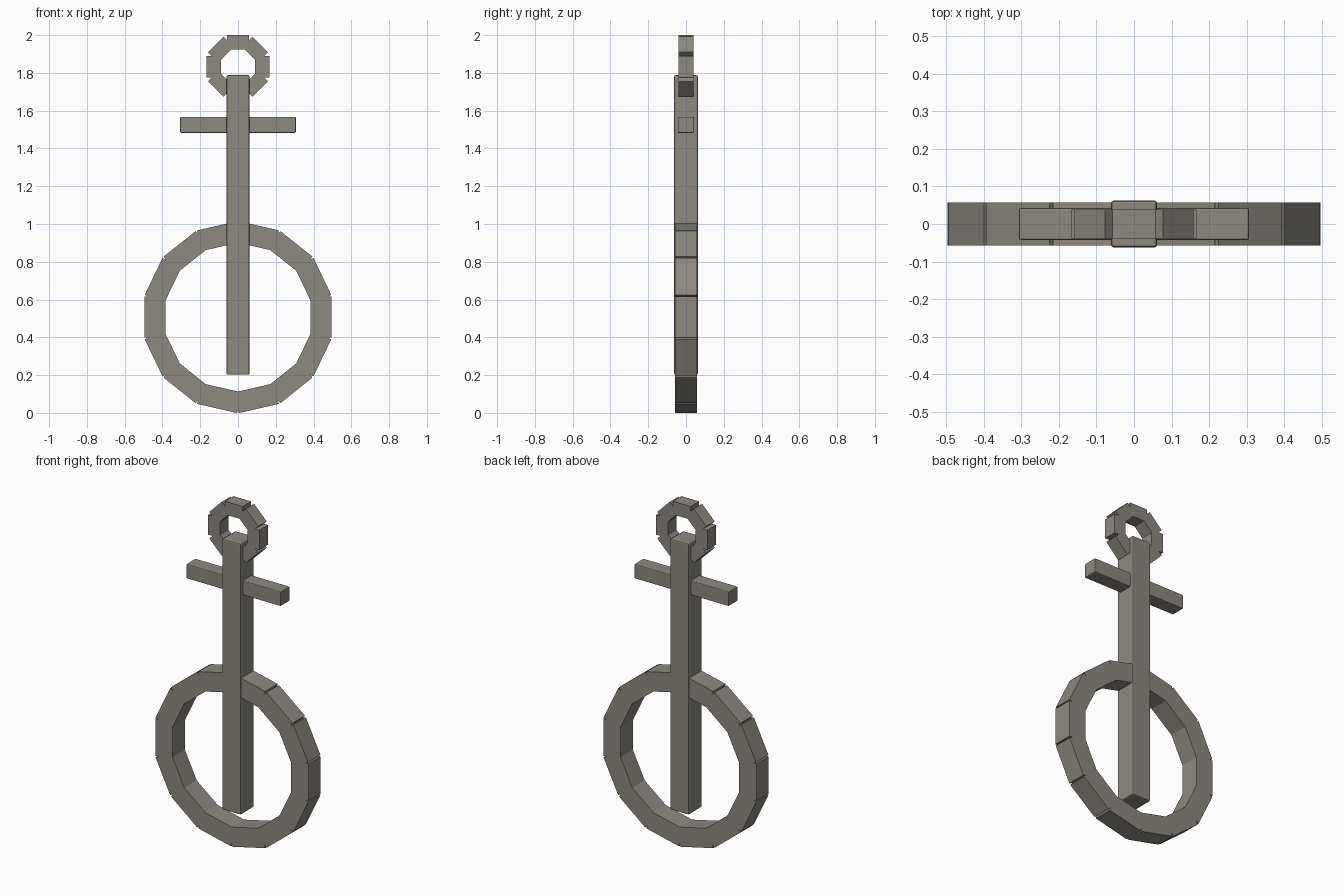
import bpy, math
from mathutils import Matrix, Vector

cube = bpy.data.objects.get("Cube")
if cube:
    bpy.data.objects.remove(cube, do_unlink=True)

iron = bpy.data.materials.new("weathered_iron")
iron.use_nodes = True
COLOR = (0.27, 0.25, 0.22, 1)
iron.diffuse_color = COLOR
iron.node_tree.nodes["Principled BSDF"].inputs["Base Color"].default_value = COLOR


def block(name, size, matrix, bevel=0):
    """Flat-shaded box of the given size, placed by a matrix."""
    bpy.ops.mesh.primitive_cube_add(size=1)
    obj = bpy.context.object
    obj.name = name
    obj.data.transform(Matrix.Diagonal((*size, 1)))
    obj.matrix_world = matrix
    obj.data.materials.append(iron)
    if bevel:
        mod = obj.modifiers.new("edge_chamfer", "BEVEL")
        mod.width = bevel
        mod.segments = 2
    return obj


def ring(name, height, outer, size, count):
    """Upright ring of straight blocks, leaving small notches on the outside."""
    for i in range(count):
        turn = Matrix.Rotation(math.tau * i / count, 4, "Y")
        out = Matrix.Translation((outer - size[0] / 2, 0, 0))
        block(f"{name}_{i + 1}", size, Matrix.Translation((0, 0, height)) @ turn @ out)


# Shank and stock
block("shank", (0.122, 0.125, 1.586), Matrix.Translation((0, 0, 0.995)), 0.007)
block("stock", (0.612, 0.085, 0.085), Matrix.Translation((0, 0, 1.525)), 0.005)

# Large lower ring and small top shackle
ring("lower_ring_block", 0.507, 0.496, (0.112, 0.115, 0.217), 14)
ring("top_ring_block", 1.833, 0.167, (0.077, 0.078, 0.115), 8)
